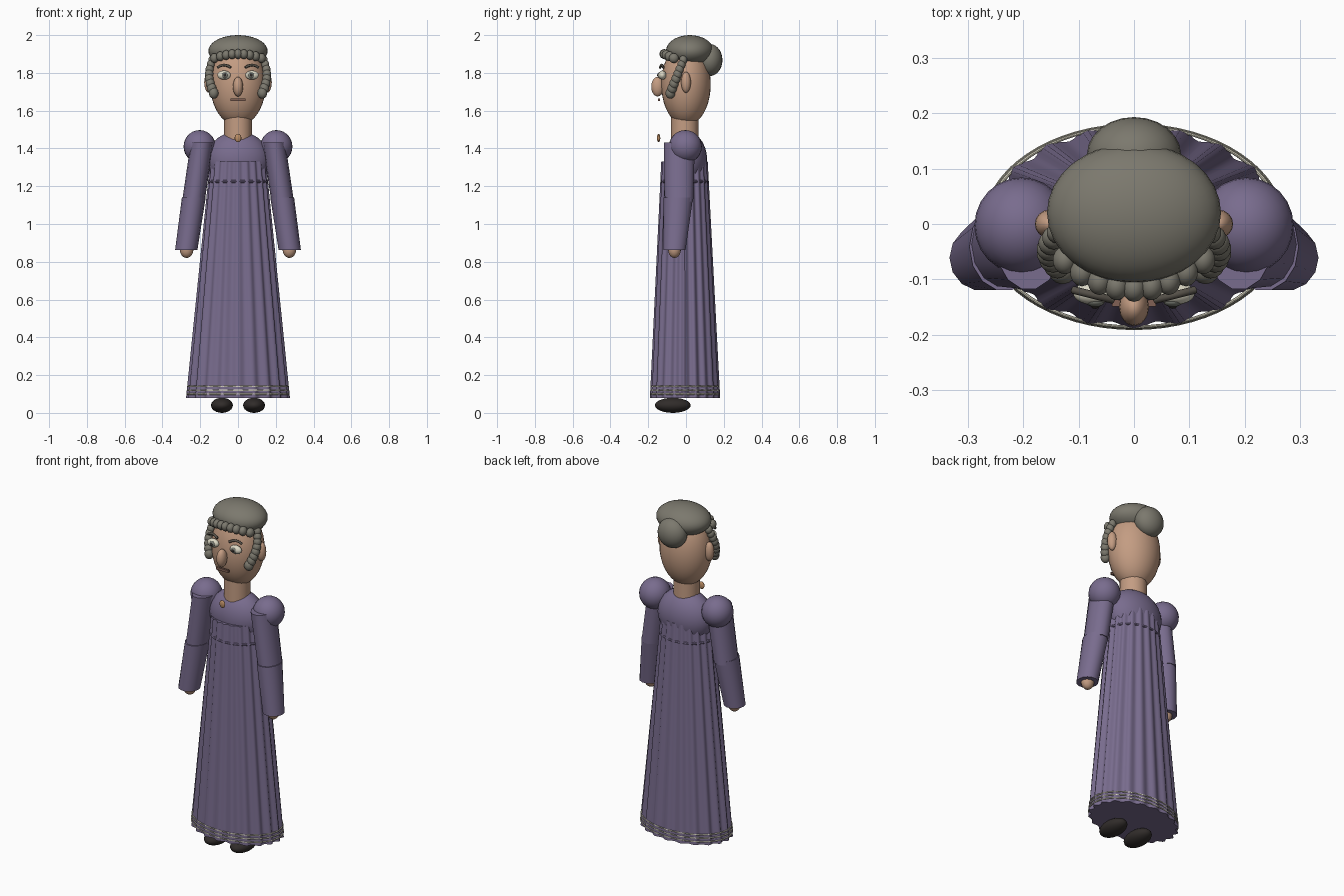
import bpy, bmesh, math
from mathutils import Vector

if "Cube" in bpy.data.objects:
    bpy.data.objects.remove(bpy.data.objects["Cube"])


def material(name, rgb):
    m = bpy.data.materials.new(name)
    m.diffuse_color = (*rgb, 1)
    m.use_nodes = True
    m.node_tree.nodes["Principled BSDF"].inputs["Base Color"].default_value = m.diffuse_color
    return m


PURPLE = material("purple cloth", (0.19, 0.15, 0.27))
SKIN = material("skin", (0.55, 0.335, 0.225))
HAIR = material("grey hair", (0.2, 0.19, 0.155))
CREAM = material("cream trim", (0.72, 0.69, 0.56))
IRIS = material("grey iris", (0.2, 0.21, 0.18))
BLACK = material("shoe black", (0.03, 0.025, 0.023))
BROW = material("dark brow", (0.09, 0.08, 0.065))
LIP = material("brown lip", (0.22, 0.12, 0.09))
BRONZE = material("bronze", (0.5, 0.27, 0.13))


def finish(ob, name, mat, smooth=True):
    ob.name = name
    ob.data.materials.append(mat)
    if smooth:
        bpy.ops.object.select_all(action='DESELECT')
        ob.select_set(True)
        bpy.context.view_layer.objects.active = ob
        bpy.ops.object.shade_smooth_by_angle(angle=math.radians(40))
    return ob


def ball(name, loc, radii, mat, seg=24, rings=14):
    bpy.ops.mesh.primitive_uv_sphere_add(segments=seg, ring_count=rings, radius=1, location=loc)
    ob = bpy.context.object
    ob.scale = radii
    return finish(ob, name, mat)


def loft(name, sections, mat, n=14, wave=0, pleats=0):
    """Closed tube through sections (x, y, z, radius x, radius y), optionally pleated."""
    bm = bmesh.new()
    rows = []
    for x, y, z, rx, ry in sections:
        row = []
        for i in range(n):
            a = 2 * math.pi * i / n
            k = 1 + wave * (math.cos(pleats * a) - 1)
            row.append(bm.verts.new((x + rx * k * math.cos(a), y + ry * k * math.sin(a), z)))
        rows.append(row)
    for lo, hi in zip(rows, rows[1:]):
        for i in range(n):
            j = (i + 1) % n
            bm.faces.new((lo[i], lo[j], hi[j], hi[i]))
    bm.faces.new(rows[0][::-1])
    bm.faces.new(rows[-1])
    bmesh.ops.recalc_face_normals(bm, faces=bm.faces)
    me = bpy.data.meshes.new(name)
    bm.to_mesh(me)
    bm.free()
    ob = bpy.data.objects.new(name, me)
    bpy.context.collection.objects.link(ob)
    return finish(ob, name, mat)


def ring(name, y, z, rx, ry, thick, mat):
    bpy.ops.mesh.primitive_torus_add(major_radius=1, minor_radius=thick / rx, major_segments=64,
                                     minor_segments=8, location=(0, y, z))
    ob = bpy.context.object
    ob.scale = (rx, ry, rx)
    return finish(ob, name, mat)


# Dress: pleated skirt, rounded bodice, waist cord and hem trim
loft("skirt", [(0, -0.005, 0.08, 0.275, 0.186), (0, -0.008, 1.33, 0.148, 0.123)],
     PURPLE, n=160, wave=0.035, pleats=20)
ball("bodice", (0, 0, 1.34), (0.168, 0.112, 0.15), PURPLE)
ring("waist_cord", -0.008, 1.225, 0.15, 0.121, 0.008, PURPLE)
for i, z in enumerate((0.10, 0.12, 0.14)):
    s = 0.272 - 0.1 * (z - 0.08)
    ring(f"hem_trim_{i}", -0.005, z, s, s * 0.68, 0.004, CREAM)

# Neck, head and pendant
loft("neck", [(0, -0.007, 1.42, 0.073, 0.073), (0, -0.007, 1.58, 0.073, 0.073)], SKIN, n=16)
ball("head", (0, 0, 1.74), (0.147, 0.131, 0.22), SKIN, 32, 20)
ball("nose", (0, -0.15, 1.727), (0.027, 0.034, 0.052), SKIN, 16, 10)
ball("pendant", (0, -0.145, 1.455), (0.018, 0.009, 0.022), BRONZE, 12, 8)

# Mouth
bpy.ops.mesh.primitive_cube_add(size=1, location=(0, -0.143, 1.657))
mouth = bpy.context.object
mouth.scale = (0.08, 0.012, 0.014)
finish(mouth, "mouth", LIP, False)

# Hair cap, bun and fringe curls
ball("hair_cap", (0, 0.02, 1.916), (0.157, 0.126, 0.084), HAIR, 32, 18)
ball("hair_bun", (0, 0.125, 1.868), (0.085, 0.068, 0.085), HAIR)
for i in range(9):
    t = (i - 4) / 4
    ball(f"fringe_curl_{i}", (0.125 * t, -0.115 + 0.05 * t * t, 1.9 - 0.022 * t * t),
         (0.022, 0.026, 0.026), HAIR, 14, 9)

for s, side in ((-1, "left"), (1, "right")):
    # Side ringlets hanging from the temple
    for i in range(8):
        t = i / 7
        r = 0.021 + 0.005 * t
        ball(f"ringlet_{side}_{i}",
             (s * (0.137 + 0.02 * math.sin(math.pi * t) - 0.008 * t), -0.015 - 0.068 * t, 1.868 - 0.175 * t),
             (r, r, r * 1.15), HAIR, 14, 9)

    # Ear, eye and brow
    ball(f"ear_{side}", (s * 0.152, 0.0, 1.75), (0.027, 0.026, 0.056), SKIN, 16, 10)
    ball(f"eye_{side}", (s * 0.074, -0.125, 1.788), (0.036, 0.021, 0.024), CREAM, 18, 12)
    ball(f"iris_{side}", (s * 0.07, -0.14, 1.788), (0.017, 0.01, 0.017), IRIS, 16, 8)
    ball(f"pupil_{side}", (s * 0.07, -0.148, 1.788), (0.008, 0.005, 0.008), BLACK, 12, 8)
    cu = bpy.data.curves.new("brow", 'CURVE')
    cu.dimensions = '3D'
    cu.bevel_depth = 0.007
    cu.bevel_resolution = 2
    cu.use_fill_caps = True
    sp = cu.splines.new('POLY')
    sp.points.add(4)
    for i, p in enumerate(sp.points):
        t = i / 4
        p.co = (s * (0.038 + 0.072 * t), -0.137 + 0.018 * t, 1.828 + 0.014 * math.sin(math.pi * t), 1)
    brow = bpy.data.objects.new(f"brow_{side}", cu)
    bpy.context.collection.objects.link(brow)
    cu.materials.append(BROW)

    # Puffed shoulder, two-part sleeve, hand
    ball(f"puff_{side}", (s * 0.203, -0.003, 1.41), (0.085, 0.087, 0.087), PURPLE)
    loft(f"upper_sleeve_{side}", [(s * 0.236, -0.037, 1.12, 0.060, 0.077),
                                  (s * 0.190, -0.035, 1.432, 0.060, 0.084)], PURPLE)
    loft(f"lower_sleeve_{side}", [(s * 0.274, -0.061, 0.862, 0.059, 0.060),
                                  (s * 0.234, -0.041, 1.14, 0.063, 0.080)], PURPLE)
    ball(f"hand_{side}", (s * 0.272, -0.061, 0.865), (0.036, 0.034, 0.045), SKIN, 16, 10)

    # Shoe
    ball(f"shoe_{side}", (s * 0.085, -0.07, 0.04), (0.058, 0.095, 0.04), BLACK, 20, 12)
